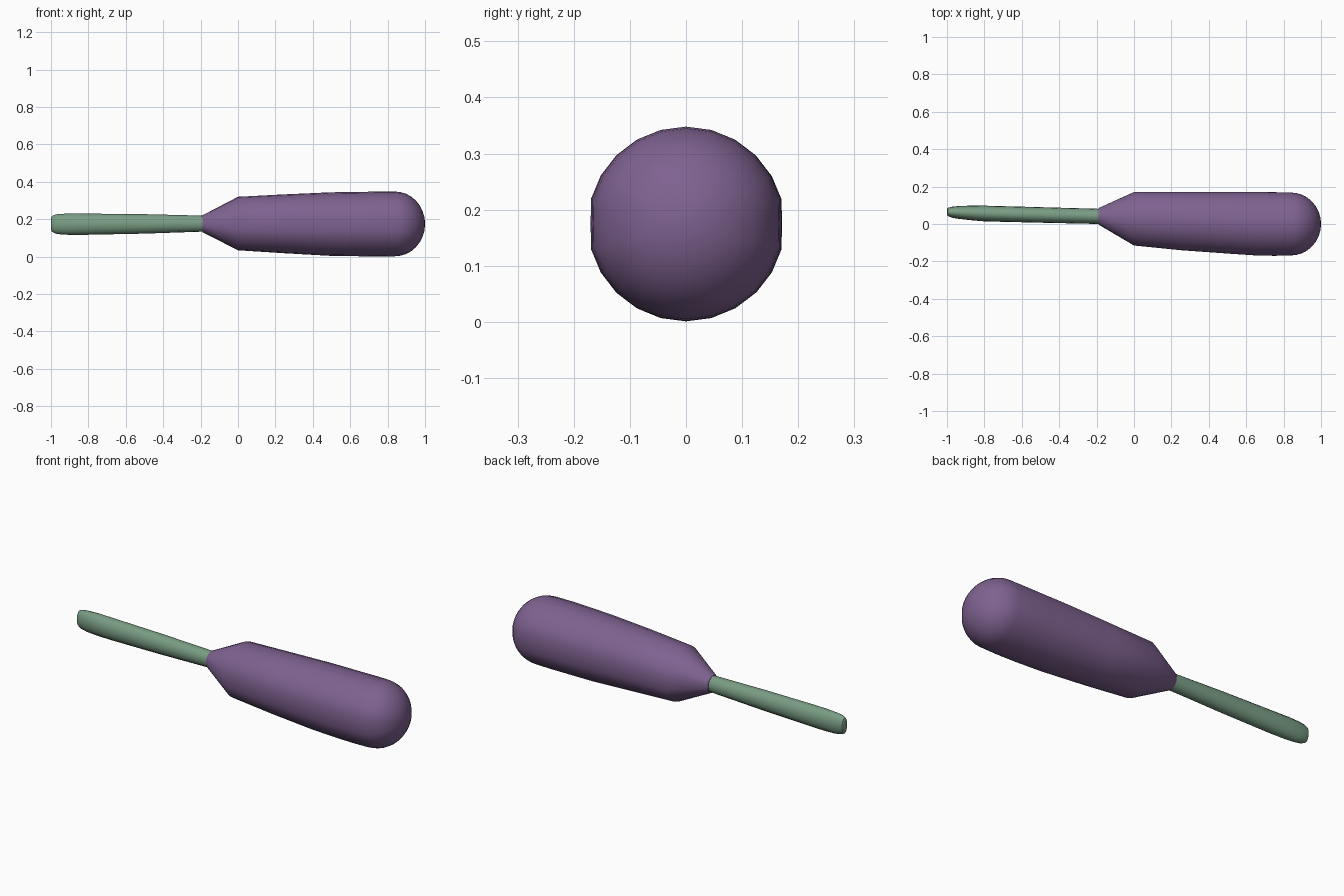
import bpy, bmesh, math
from mathutils import Vector

cube = bpy.data.objects.get("Cube")
if cube:
    bpy.data.objects.remove(cube, do_unlink=True)


def material(name, rgb):
    mat = bpy.data.materials.new(name)
    mat.use_nodes = True
    mat.diffuse_color = (*rgb, 1)
    mat.node_tree.nodes["Principled BSDF"].inputs["Base Color"].default_value = (*rgb, 1)
    return mat


def loft(name, sections, mat, sides=24, flat=1.0):
    """Skin elliptical sections (x, y_min, y_max, z_min, z_max) along x."""
    bm = bmesh.new()
    rings = []
    for x, y0, y1, z0, z1 in sections:
        ring = []
        for i in range(sides):
            a = math.tau * i / sides
            c = max(-flat, min(flat, math.cos(a))) / flat
            ring.append(bm.verts.new(Vector((
                x, (y0 + y1) / 2 + c * (y1 - y0) / 2,
                (z0 + z1) / 2 + math.sin(a) * (z1 - z0) / 2))))
        rings.append(ring)
    for a, b in zip(rings, rings[1:]):
        for i in range(sides):
            j = (i + 1) % sides
            bm.faces.new((a[i], a[j], b[j], b[i]))
    bm.faces.new(rings[0])
    bm.faces.new(rings[-1])
    bmesh.ops.recalc_face_normals(bm, faces=bm.faces[:])
    mesh = bpy.data.meshes.new(name)
    bm.to_mesh(mesh)
    bm.free()
    mesh.materials.append(mat)
    obj = bpy.data.objects.new(name, mesh)
    bpy.context.collection.objects.link(obj)
    bpy.ops.object.select_all(action='DESELECT')
    obj.select_set(True)
    bpy.context.view_layer.objects.active = obj
    bpy.ops.object.shade_smooth_by_angle(angle=math.radians(40))
    return obj


purple = material("muted purple", (0.21, 0.122, 0.28))
green = material("sage green", (0.19, 0.335, 0.23))

# Handle: tapered collar, swelling grip, domed butt
grip = [
    (-0.19, -0.003, 0.085, 0.131, 0.221),
    (0.0, -0.115, 0.171, 0.034, 0.32),
    (0.25, -0.14, 0.171, 0.018, 0.333),
    (0.5, -0.158, 0.171, 0.004, 0.344),
    (0.65, -0.168, 0.171, 0.002, 0.346),
    (0.75, -0.17, 0.17, 0.001, 0.348),
]
for i in range(9):
    a = math.radians(11 * i)
    a = min(a, math.radians(86))
    ry, rz = 0.168 * math.cos(a), 0.173 * math.cos(a)
    grip.append((0.84 + 0.16 * math.sin(a), -ry, ry, 0.175 - rz, 0.175 + rz))
loft("handle_grip", grip, purple, flat=0.97)

# Shaft: slim rod widening to a flattened, rounded tip
shaft = [
    (-1.0, 0.05, 0.08, 0.147, 0.205),
    (-0.995, 0.043, 0.087, 0.133, 0.217),
    (-0.975, 0.034, 0.092, 0.123, 0.226),
    (-0.94, 0.028, 0.096, 0.118, 0.229),
    (-0.88, 0.021, 0.098, 0.116, 0.231),
    (-0.8, 0.014, 0.098, 0.117, 0.23),
    (-0.5, 0.007, 0.09, 0.123, 0.227),
    (-0.18, 0.0, 0.081, 0.134, 0.219),
]
loft("shaft", shaft, green, sides=16)
